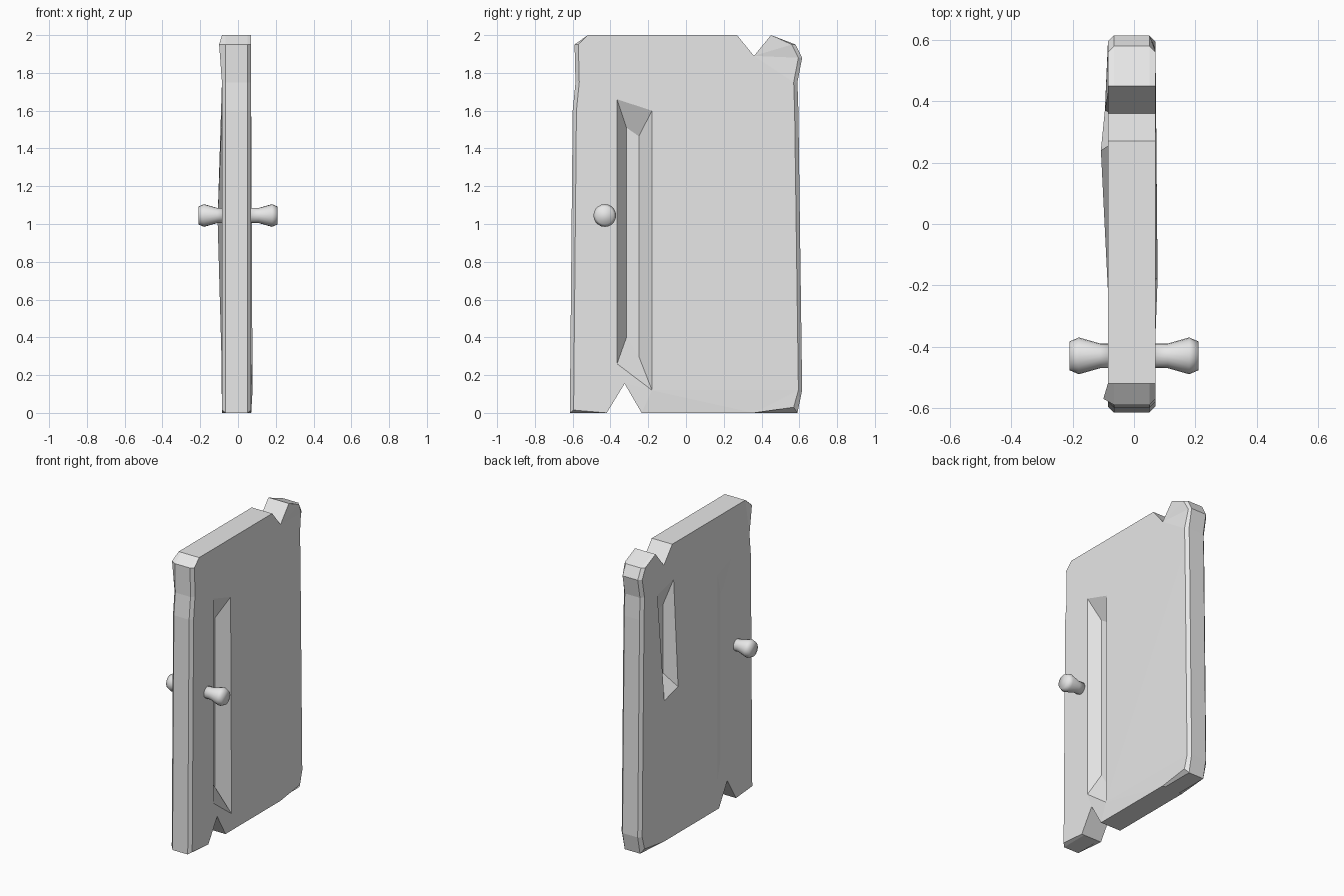
import bpy, bmesh, math

cube = bpy.data.objects.get("Cube")
if cube:
    bpy.data.objects.remove(cube, do_unlink=True)

grey = bpy.data.materials.new("stone_grey")
grey.use_nodes = True
colour = (0.8, 0.8, 0.8, 1)
grey.diffuse_color = colour
grey.node_tree.nodes["Principled BSDF"].inputs["Base Color"].default_value = colour


def finish(name, bm):
    bmesh.ops.recalc_face_normals(bm, faces=bm.faces[:])
    mesh = bpy.data.meshes.new(name)
    bm.to_mesh(mesh)
    bm.free()
    mesh.materials.append(grey)
    obj = bpy.data.objects.new(name, mesh)
    bpy.context.collection.objects.link(obj)
    return obj


def bridge(bm, a, b):
    n = len(a)
    for i in range(n):
        bm.faces.new((a[i], a[(i + 1) % n], b[(i + 1) % n], b[i]))


def loop_edges(bm, ring):
    return [bm.edges.get((ring[i - 1], ring[i])) for i in range(len(ring))]


# Chipped door outline as (y, z), from the bottom front corner
outline = [(-.615, 0), (-.42, 0), (-.325, .155), (-.235, 0), (.36, 0), (.59, 0),
           (.615, .12), (.595, 1.6), (.59, 1.75), (.615, 1.88), (.58, 1.95), (.45, 2),
           (.36, 1.89), (.27, 2), (-.52, 2), (-.59, 1.95), (-.585, 1.75), (-.6, 1.6)]
BOTTOM_BACK, BACK_CORNER, FRONT_CORNER = 5, 9, 15


def slab_ring(bm, x, inset):
    ring = []
    for y, z in outline:
        if abs(y) > .57:
            y -= math.copysign(inset, y)
        ring.append(bm.verts.new((x, y, z)))
    return ring


def groove(bm, x, depth, lip, floor):
    """Recess with sloping walls; returns its lip vertices."""
    top = [bm.verts.new((x, y, z)) for y, z in lip]
    low = [bm.verts.new((x - math.copysign(depth, x), y, z)) for y, z in floor]
    bridge(bm, top, low)
    bm.faces.new(low)
    return top


# Door slab with bevelled long edges
bm = bmesh.new()
rings = [slab_ring(bm, x, inset) for x, inset in
         ((-.085, .02), (-.065, 0), (.05, 0), (.07, .02))]
for a, b in zip(rings, rings[1:]):
    bridge(bm, a, b)
left, right = rings[3], rings[0]

# Gouges: long one on the left face, short and shallow ones on the right face
long_lip = groove(bm, .07, .07,
                  [(-.365, 1.66), (-.18, 1.6), (-.18, .12), (-.365, .26)],
                  [(-.315, 1.51), (-.25, 1.465), (-.25, .3), (-.315, .4)])
short_lip = groove(bm, -.085, .07,
                   [(.43, 1.71), (.255, 1.755), (.24, 1.02), (.37, .97)],
                   [(.33, 1.55), (.27, 1.57), (.27, 1.1), (.33, 1.12)])
shallow_lip = groove(bm, -.085, .012,
                     [(-.37, 1.66), (-.22, 1.6), (-.22, .2), (-.37, .26)],
                     [(-.31, 1.5), (-.27, 1.46), (-.27, .32), (-.31, .4)])

# Broad faces around the gouges
for face, lips in ((left, [long_lip]), (right, [short_lip, shallow_lip])):
    edges = loop_edges(bm, face)
    for lip in lips:
        edges += loop_edges(bm, lip)
    bmesh.ops.triangle_fill(bm, use_beauty=True, use_dissolve=False, edges=edges)

# Chips and raised lips
short_lip[2].co.x = -.108
short_lip[3].co.x = -.095
long_lip[2].co.x = .077
right[FRONT_CORNER].co.x = -.1
left[BACK_CORNER].co.x = .06
for ring in (left, right):
    ring[BOTTOM_BACK].co.z = .03
    ring[0].co.z = .015
finish("door_slab", bm)

# Turned handle on each side
profile = [(.06, .04), (.11, .04), (.18, .06), (.21, .047)]
SIDES = 20
for name, sign in (("left_handle", 1), ("right_handle", -1)):
    bm = bmesh.new()
    rings = []
    for x, r in profile:
        rings.append([bm.verts.new((sign * x,
                                    -.43 + r * math.cos(math.tau * i / SIDES),
                                    1.045 + r * math.sin(math.tau * i / SIDES)))
                      for i in range(SIDES)])
    for a, b in zip(rings, rings[1:]):
        bridge(bm, a, b)
    bm.faces.new(rings[0])
    bm.faces.new(rings[-1])
    for f in bm.faces:
        f.smooth = True
    finish(name, bm)
